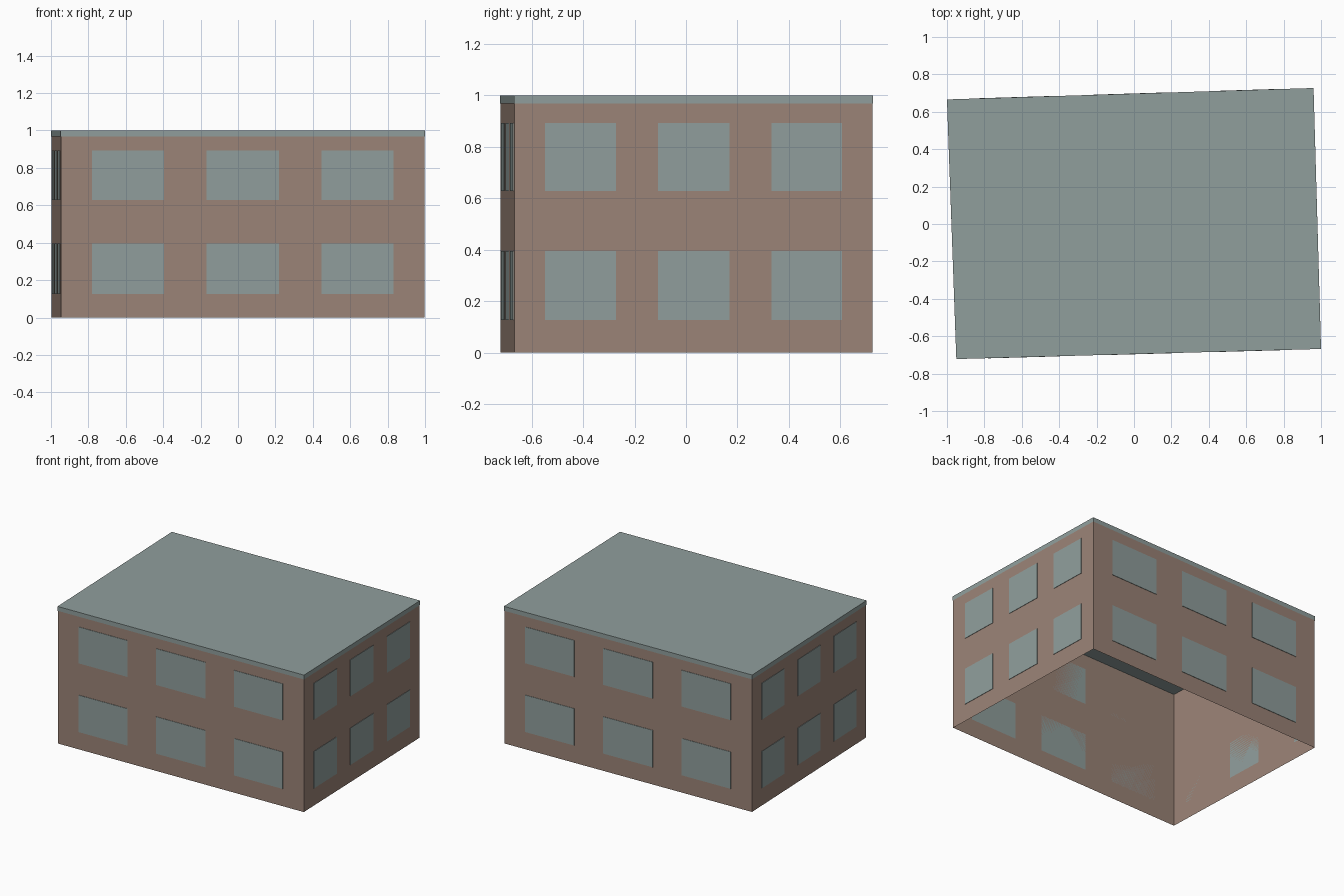
import bpy
from mathutils import Vector

cube = bpy.data.objects.get("Cube")
if cube:
    bpy.data.objects.remove(cube, do_unlink=True)


def make_material(name, colour):
    mat = bpy.data.materials.new(name)
    mat.use_nodes = True
    mat.diffuse_color = (*colour, 1)
    bsdf = mat.node_tree.nodes["Principled BSDF"]
    bsdf.inputs["Base Color"].default_value = (*colour, 1)
    bsdf.inputs["Roughness"].default_value = 0.9
    return mat


BROWN = make_material("brown wall", (0.33, 0.23, 0.185))
GREY = make_material("blue grey", (0.28, 0.345, 0.335))

# Slightly skewed footprint: front right, front left, back left, back right
FOOTPRINT = [Vector(p) for p in
             ((-0.95, -0.722), (1, -0.668), (0.96, 0.727), (-1, 0.666))]
HEIGHT = 1.0
BAND_BOTTOM = 0.968
PLATE = 0.003


def add_mesh(name, verts, faces, mat):
    mesh = bpy.data.meshes.new(name)
    mesh.from_pydata(verts, [], faces)
    mesh.materials.append(mat)
    obj = bpy.data.objects.new(name, mesh)
    bpy.context.collection.objects.link(obj)
    return obj


def ring(name, corners, low, high, mat):
    """Open band of four upright faces around the footprint."""
    verts = [(c.x, c.y, z) for z in (low, high) for c in corners]
    faces = [(i, (i + 1) % 4, (i + 1) % 4 + 4, i + 4) for i in range(4)]
    return add_mesh(name, verts, faces, mat)


def window(name, start, end, span, low, high):
    """Thin plate on the wall from start to end, placed by fractions."""
    along = end - start
    out = Vector((along.y, -along.x)).normalized() * PLATE
    a, b = (start + along * f for f in span)
    base = [(a, low), (b, low), (b, high), (a, high)]
    verts = [(p.x + o.x, p.y + o.y, z)
             for o in (Vector((0, 0)), out) for p, z in base]
    faces = [(4, 5, 6, 7), (3, 2, 1, 0)]
    faces += [(i, (i + 1) % 4, (i + 1) % 4 + 4, i + 4) for i in range(4)]
    add_mesh(name, verts, faces, GREY)


# Walls, open underneath, set just inside the roof edge
wall_corners = [c * (1 - PLATE) for c in FOOTPRINT]
ring("walls", wall_corners, 0, HEIGHT - PLATE, BROWN)

# Flat roof and its edge band
ring("roof_band", FOOTPRINT, BAND_BOTTOM, HEIGHT, GREY)
add_mesh("roof", [(c.x, c.y, HEIGHT) for c in FOOTPRINT], [(0, 1, 2, 3)], GREY)

# Three windows on each of two floors, on every side
COLUMNS = ((0.085, 0.283), (0.4, 0.6), (0.717, 0.915))
FLOORS = {"lower": (0.127, 0.396), "upper": (0.628, 0.893)}
for i, side in enumerate(("front", "left", "back", "right")):
    start, end = wall_corners[i], wall_corners[(i + 1) % 4]
    for floor, (low, high) in FLOORS.items():
        for n, span in enumerate(COLUMNS, 1):
            window(f"{side}_{floor}_window_{n}", start, end, span, low, high)
